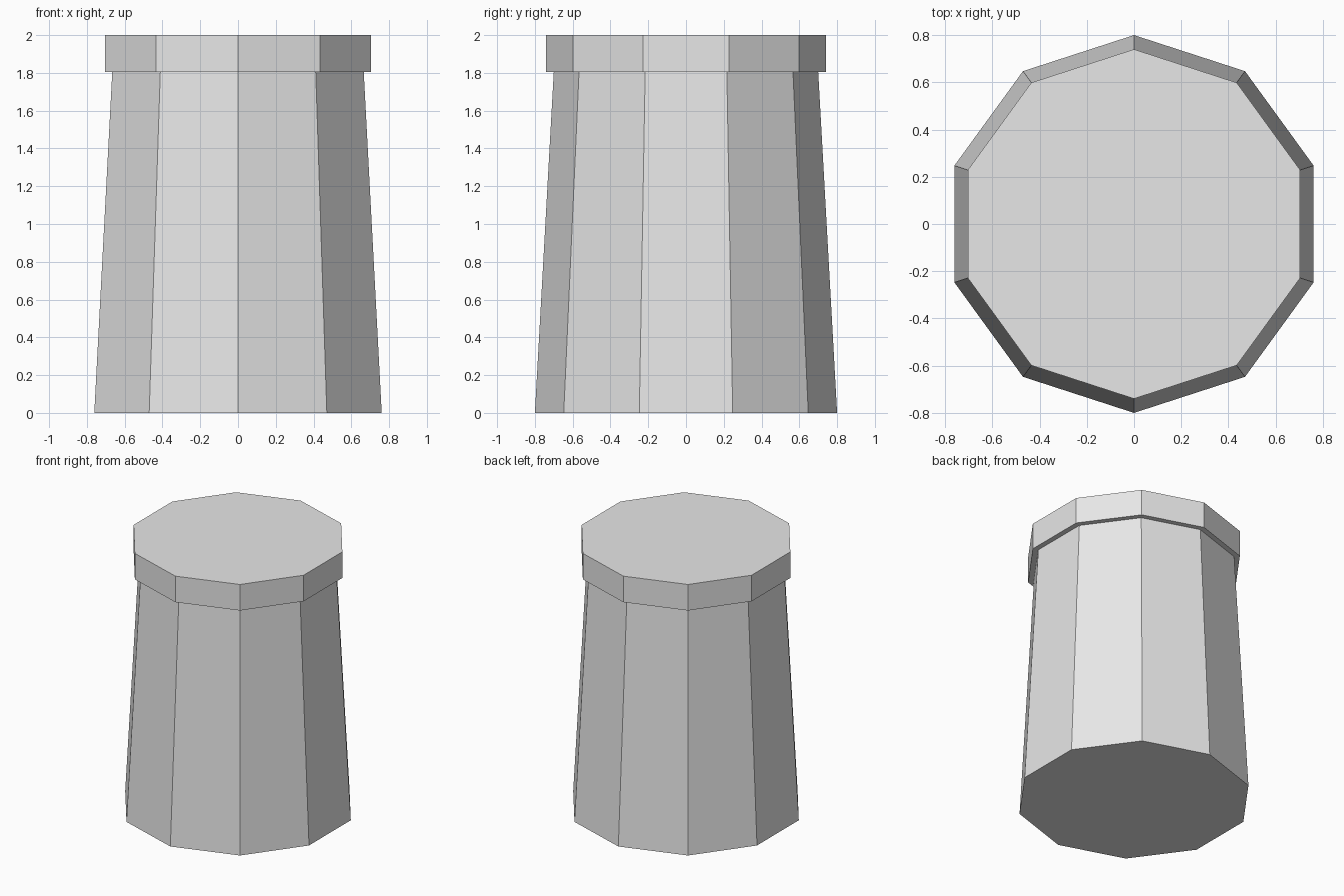
import bpy

SIDES = 10

default_cube = bpy.data.objects.get("Cube")
if default_cube:
    bpy.data.objects.remove(default_cube, do_unlink=True)

# Single plain grey for the whole model
GREY = (0.8, 0.8, 0.8, 1.0)
grey = bpy.data.materials.new("plain_grey")
grey.use_nodes = True
grey.diffuse_color = GREY
for node in grey.node_tree.nodes:
    if node.type == 'BSDF_PRINCIPLED':
        node.inputs["Base Color"].default_value = GREY


def add_drum(name, bottom_radius, top_radius, z_low, z_high):
    """Flat-sided drum with a corner pointing along the y axis."""
    bpy.ops.mesh.primitive_cone_add(
        vertices=SIDES, radius1=bottom_radius, radius2=top_radius,
        depth=z_high - z_low, location=(0, 0, (z_low + z_high) / 2))
    drum = bpy.context.object
    drum.name = name
    drum.data.name = name
    drum.data.materials.append(grey)
    return drum


# Tapered body
add_drum("tapered_body", 0.80, 0.70, 0.0, 1.805)

# Overhanging straight cap
add_drum("cap", 0.74, 0.74, 1.805, 2.0)
